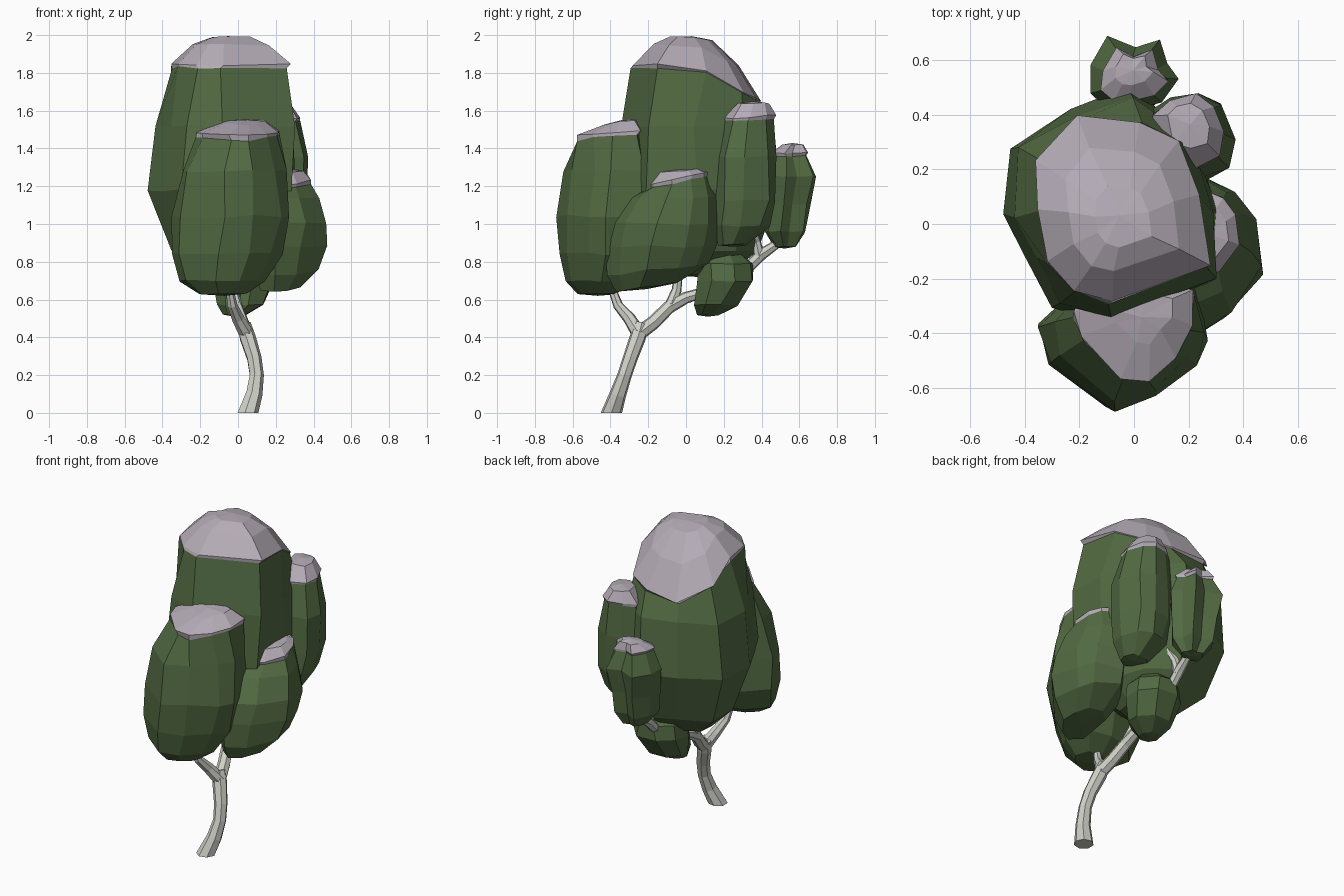
import bpy, bmesh, math, random
from mathutils import Vector

random.seed(4)


def material(name, rgb):
    m = bpy.data.materials.new(name)
    m.diffuse_color = (*rgb, 1)
    return m


LEAF = material("leaf_green", (0.085, 0.145, 0.055))
SNOW = material("snow", (0.46, 0.41, 0.47))
BARK = material("pale_bark", (0.62, 0.63, 0.57))


def loft(name, rings, mats, second_from=999, pointed=True):
    """Skin closed rings of points; bands from second_from up use the second material."""
    bm = bmesh.new()
    loops = [[bm.verts.new(p) for p in r] for r in rings]
    n = len(loops[0])
    for k in range(len(loops) - 1):
        for i in range(n):
            j = (i + 1) % n
            f = bm.faces.new((loops[k][i], loops[k][j], loops[k + 1][j], loops[k + 1][i]))
            f.material_index = int(k >= second_from)
    for loop, top in ((loops[0], False), (loops[-1], True)):
        mat = int(top and second_from < 999)
        if pointed:
            c = sum((v.co for v in loop), Vector()) / n
            c.z += 0.01 if top else -0.01
            cv = bm.verts.new(c)
            for i in range(n):
                bm.faces.new((loop[i], loop[(i + 1) % n], cv)).material_index = mat
        else:
            bm.faces.new(loop).material_index = mat
    bmesh.ops.recalc_face_normals(bm, faces=bm.faces)
    me = bpy.data.meshes.new(name)
    bm.to_mesh(me)
    bm.free()
    for m in mats:
        me.materials.append(m)
    ob = bpy.data.objects.new(name, me)
    bpy.context.collection.objects.link(ob)
    return ob


def clump(name, outline, levels, snow_from=999, jitter=0.012, cap=None):
    """Leaf clump: plan outline (cap outline from the snow line up) scaled at each level.
    Level = z, scale, dx, dy, slope in y, drop behind the centre."""
    rings = []
    for k, lv in enumerate(levels):
        plan = cap if cap and k >= snow_from else outline
        xs, ys = [p[0] for p in plan], [p[1] for p in plan]
        cx, cy = (min(xs) + max(xs)) / 2, (min(ys) + max(ys)) / 2
        z, s, dx, dy, slope, drop = (tuple(lv) + (0,) * 6)[:6]
        j = jitter * min(1, s)
        ring = []
        for x, y in plan:
            ox, oy = (x - cx) * s, (y - cy) * s
            ring.append((cx + dx + ox + random.uniform(-j, j),
                         cy + dy + oy + random.uniform(-j, j),
                         z + slope * oy - drop * max(oy, 0) + random.uniform(-j, j) * .7))
        rings.append(ring)
    return loft(name, rings, (LEAF, SNOW), snow_from)


def branch(name, path, sides=7):
    """Tapered tube along (x, y, z, radius) points."""
    pts = [Vector(p[:3]) for p in path]
    rings = []
    for i, p in enumerate(pts):
        d = pts[min(i + 1, len(pts) - 1)] - pts[max(i - 1, 0)]
        if p.z == 0:
            d = Vector((0, 0, 1))
        d.normalize()
        u = (Vector((1, 0, 0)) - d * d.x).normalized()
        v = d.cross(u)
        r = path[i][3]
        rings.append([p + (u * math.cos(a) + v * math.sin(a)) * r
                      for a in (2 * math.pi * k / sides for k in range(sides))])
    return loft(name, rings, (BARK,), pointed=False)


# Main crown with a snow cap falling away to the back
clump("main_crown",
      [(-.475, .03), (-.40, -.13), (-.29, -.30), (-.10, -.36), (.29, -.21), (.30, .05),
       (.20, .33), (-.02, .49), (-.23, .41), (-.46, .28)],
      [(.73, .38, .02), (.86, .74, .02, 0), (1.18, 1), (1.52, .95, .02),
       (1.83, .95, .01, 0, 0, .56), (1.845, .965, .01, 0, 0, .56),
       (1.95, .64, .01, 0, 0, .50), (1.99, .32, .01, -.02, 0, .15)], 4,
      cap=[(-.37, .05), (-.34, -.15), (-.24, -.26), (-.10, -.305), (.27, -.17), (.25, .10),
           (.15, .31), (.02, .38), (-.23, .40), (-.37, .23)])

# Front clump
clump("front_clump",
      [(-.34, -.37), (-.31, -.51), (-.08, -.69), (.09, -.64), (.22, -.52),
       (.28, -.42), (.22, -.22), (0, -.18), (-.20, -.22)],
      [(.63, .40, -.05, -.04), (.70, .72, -.05, -.02), (.84, .94, -.03), (1.04, 1),
       (1.28, .88, .01, .02), (1.46, .97, 0, 0, .08), (1.48, 1, 0, 0, .08),
       (1.54, .5, .03, .05, .16)], 5,
      cap=[(-.23, -.33), (-.20, -.42), (-.04, -.57), (.06, -.58), (.15, -.48),
           (.22, -.38), (.22, -.25), (0, -.21), (-.20, -.25)])

# Right clump leaning toward the back
clump("right_clump",
      [(.08, -.33), (.20, -.44), (.34, -.37), (.475, -.20), (.44, -.02),
       (.37, .10), (.22, .16), (.08, .02)],
      [(.665, .55, -.05, -.07, .16), (.76, .88, -.02, -.01, .12), (.88, .98, 0, .01),
       (1.0, .96, .01, .035), (1.14, .78, -.005, .075), (1.22, .54, .0, .10, .22),
       (1.24, .57, .0, .10, .22), (1.28, .42, -.01, .10, .08)], 5)

# Back right clump
clump("back_right_clump",
      [(.05, .40), (.09, .20), (.24, .15), (.345, .20), (.365, .31),
       (.315, .44), (.235, .48), (.12, .46)],
      [(.89, .45, 0, -.07), (.99, .85, 0, -.02), (1.12, .97), (1.36, .97, 0, .01),
       (1.55, .78, -.01, .02, .05), (1.565, .81, -.01, .02, .05), (1.64, .5, -.01, .04)], 4)

# Rear clump
clump("rear_clump",
      [(-.165, .48), (-.155, .58), (-.09, .69), (0, .65), (.09, .68), (.115, .58),
       (.165, .53), (.10, .45), (-.02, .42), (-.10, .43)],
      [(.88, .42, 0, -.03), (.96, .80, 0, -.03), (1.10, .88, 0, -.02), (1.25, 1),
       (1.36, .70, 0, -.01), (1.375, .73, 0, -.01), (1.42, .42, 0, .01)], 4, .008)

# Small low clump without snow
clump("low_clump",
      [(-.13, .17), (-.06, .07), (.08, .05), (.18, .13), (.19, .25),
       (.10, .35), (-.03, .36), (-.12, .28)],
      [(.52, .38, -.05, -.09), (.57, .76, -.02, -.05), (.70, 1),
       (.79, .92, 0, .0), (.84, .60)])

# Curved trunk and forks
branch("trunk", [(.05, -.395, 0, .058), (.085, -.36, .10, .045), (.098, -.325, .20, .039),
                 (.085, -.295, .29, .040), (.05, -.255, .40, .044), (.03, -.235, .47, .038)])
branch("front_branch", [(.045, -.25, .42, .040), (.0, -.30, .50, .034), (-.03, -.36, .57, .027),
                        (-.05, -.40, .68, .020)])
branch("back_branch", [(.045, -.25, .42, .040), (.02, -.17, .48, .038), (-.01, -.09, .56, .036),
                       (-.02, 0, .61, .032), (-.01, .10, .64, .028), (-.01, .22, .70, .027),
                       (-.01, .32, .76, .030), (-.01, .40, .84, .032), (0, .52, .92, .020)])
branch("crown_branch", [(-.01, -.08, .57, .034), (-.03, -.05, .65, .027), (-.04, -.03, .80, .018)])
branch("back_right_twig", [(-.01, .39, .82, .030), (.0, .37, .91, .026), (.07, .34, 1.02, .018)])
